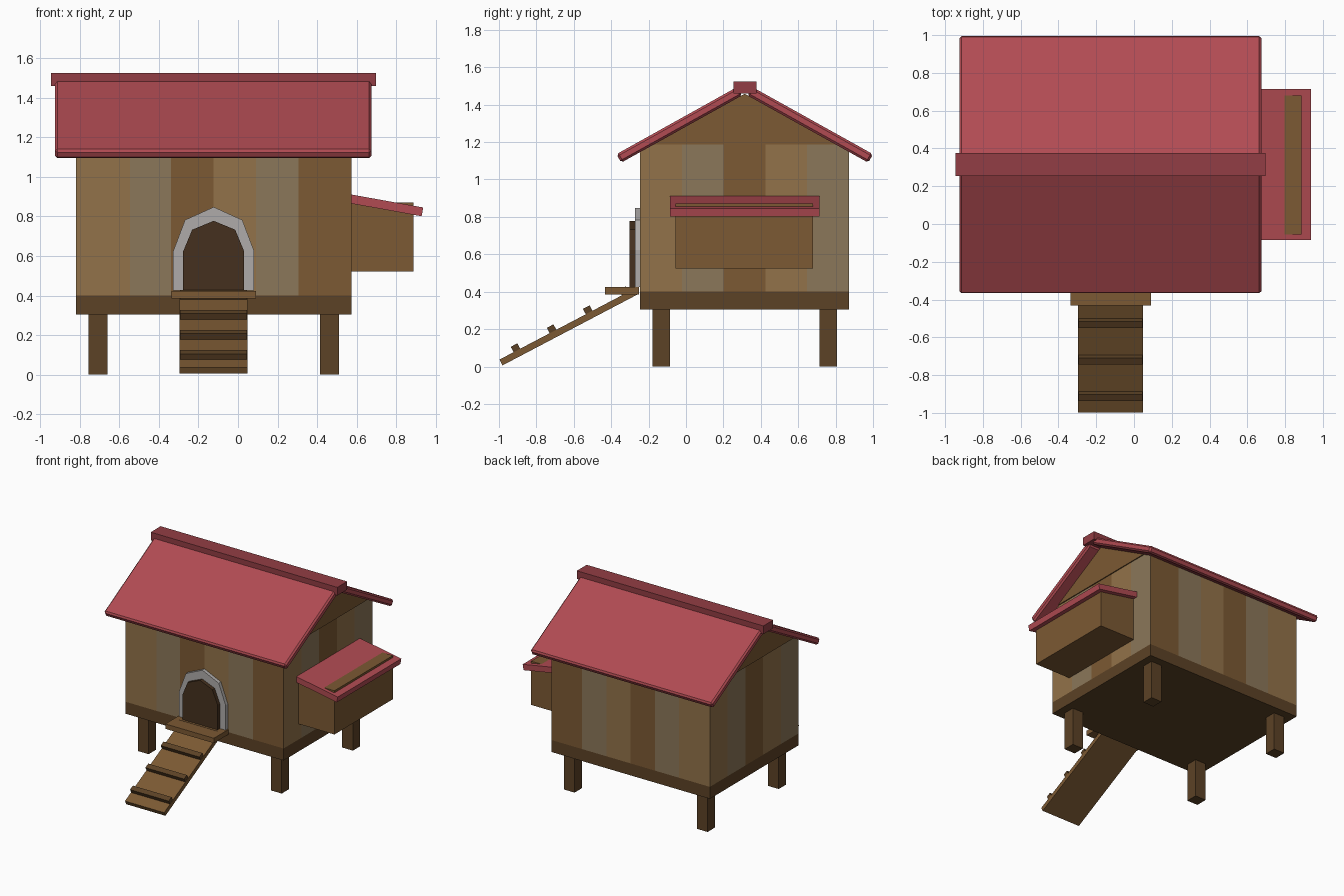
import bpy, bmesh
from math import radians, sin, cos, pi
from mathutils import Vector, Matrix

if "Cube" in bpy.data.objects:
    bpy.data.objects.remove(bpy.data.objects["Cube"])

def mat(name, r, g, b):
    m = bpy.data.materials.new(name)
    m.diffuse_color = (r, g, b, 1)
    m.use_nodes = True
    m.node_tree.nodes["Principled BSDF"].inputs["Base Color"].default_value = m.diffuse_color
    return m

RED = mat("roof_red", .44, .07, .085)
RIDGE = mat("ridge_red", .29, .048, .058)
TAN = mat("plank_tan", .29, .17, .067)
GREY = mat("plank_weathered", .26, .185, .10)
BROWN = mat("plank_brown", .20, .10, .033)
DARK = mat("dark_wood", .107, .054, .019)
DOOR = mat("door_wood", .06, .03, .013)
TRIM = mat("trim_grey", .43, .41, .40)

YC = .314                                # centre line of the house
X0, X1, Y0, Y1 = -.82, .573, YC - .559, YC + .557

def finish(bm, name, *mats):
    bmesh.ops.recalc_face_normals(bm, faces=bm.faces)
    me = bpy.data.meshes.new(name)
    bm.to_mesh(me)
    bm.free()
    ob = bpy.data.objects.new(name, me)
    bpy.context.collection.objects.link(ob)
    for m in mats:
        me.materials.append(m)
    return ob

def box(name, center, size, m, axis='X', deg=0, bevel=0):
    bm = bmesh.new()
    bmesh.ops.create_cube(bm, size=1)
    bmesh.ops.scale(bm, vec=size, verts=bm.verts)
    ob = finish(bm, name, m)
    ob.matrix_world = Matrix.Translation(center) @ Matrix.Rotation(radians(deg), 4, axis)
    if bevel:
        mod = ob.modifiers.new("bevel", 'BEVEL')
        mod.width, mod.segments = bevel, 1
    return ob

def span(name, x0, x1, y0, y1, z0, z1, m):
    return box(name, ((x0 + x1) / 2, (y0 + y1) / 2, (z0 + z1) / 2),
               (x1 - x0, y1 - y0, z1 - z0), m)

def extrude(name, faces, vec, *mats):
    """Extrude a flat patch of faces given as point lists into a solid."""
    bm = bmesh.new()
    for f in faces:
        bm.faces.new([bm.verts.new(p) for p in f])
    bmesh.ops.remove_doubles(bm, verts=bm.verts, dist=1e-5)
    base = bm.faces[:]
    res = bmesh.ops.extrude_face_region(bm, geom=base, use_keep_orig=True)
    bmesh.ops.translate(bm, vec=vec, verts=[g for g in res["geom"] if isinstance(g, bmesh.types.BMVert)])
    return finish(bm, name, *mats)

# Floor frame and legs
span("floor_frame", X0, X1, Y0, Y1, .305, .40, DARK)
for side, x in (("left", -.708), ("right", .463)):
    for end, y in (("front", -.133), ("back", .761)):
        box(f"{end}_{side}_leg", (x, y, .1525), (.095, .093, .305), DARK)

# Plank walls: one shell, each vertical board its own colour
xs = [X0, -.547, -.338, -.123, .09, .305, X1]
ys = [Y0 + (Y1 - Y0) * i / 5 for i in range(6)]
ring = ([(x, Y0, 0) for x in xs[:-1]] + [(X1, y, 0) for y in ys[:-1]] +
        [(x, Y1, 1) for x in xs[:0:-1]] + [(X0, y, 1) for y in ys[:0:-1]])
colours = [0, 1, 2, 0, 1, 2] + [0, 1, 2, 0, 1] + [2, 1, 0, 2, 1, 0] + [0, 1, 2, 0, 1]
bm = bmesh.new()
low = [bm.verts.new((p[0], p[1], .40)) for p in ring]
top = [bm.verts.new((p[0], p[1], 1.187)) for p in ring]
for i, c in enumerate(colours):
    j = (i + 1) % len(ring)
    bm.faces.new((low[i], low[j], top[j], top[i])).material_index = c
bm.faces.new(top)
finish(bm, "plank_walls", TAN, GREY, BROWN)

# Gable prism under the roof
gx = .008
extrude("gable", [[(X0 - gx, Y0, 1.187), (X0 - gx, Y1, 1.187), (X0 - gx, YC, 1.458)]],
        (X1 - X0 + 2 * gx, 0, 0), BROWN)

# Roof slabs and ridge cap
for name, s in (("front_roof", 1), ("back_roof", -1)):
    box(name, (-.125, YC - s * .349, 1.293), (1.60, .742, .052), RED, 'X', s * 29.1, .012)
span("ridge_cap", -.945, .697, YC - .061, YC + .063, 1.46, 1.525, RIDGE)

# Nest box with sloping lid
span("nest_box", X1 - .01, .887, -.055, .68, .523, .871, BROWN)
box("nest_box_lid", (.741, .315, .858), (.39, .80, .045), RED, 'Y', 10.2)

# Arched doorway: trim ring and door panel
def arch(y, rx, rz):
    pts = [(rx * cos(pi * i / 4), .624 + rz * sin(pi * i / 4)) for i in range(5)]
    pts = [(rx, .425)] + pts + [(-rx, .425)]
    return [(-.123 + x, y, z) for x, z in pts]

outer, inner = arch(Y0, .205, .224), arch(Y0, .15, .15)
extrude("door_trim", [[outer[i], outer[i + 1], inner[i + 1], inner[i]] for i in range(6)],
        (0, -.028, 0), TRIM)
extrude("door_panel", [arch(Y0, .154, .154)], (0, -.057, 0), DOOR)

# Landing, ramp and cleats
span("landing", -.337, .09, -.432, -.25, .385, .424, BROWN)
box("ramp", (-.124, -.6236, .2135), (.345, .826, .035), BROWN, 'X', 27.7)
for i in range(4):
    box(f"ramp_cleat_{i + 1}", (-.124, -.91 + .193 * i, .097 + .1015 * i),
        (.34, .04, .04), DARK, 'X', 27.7)
